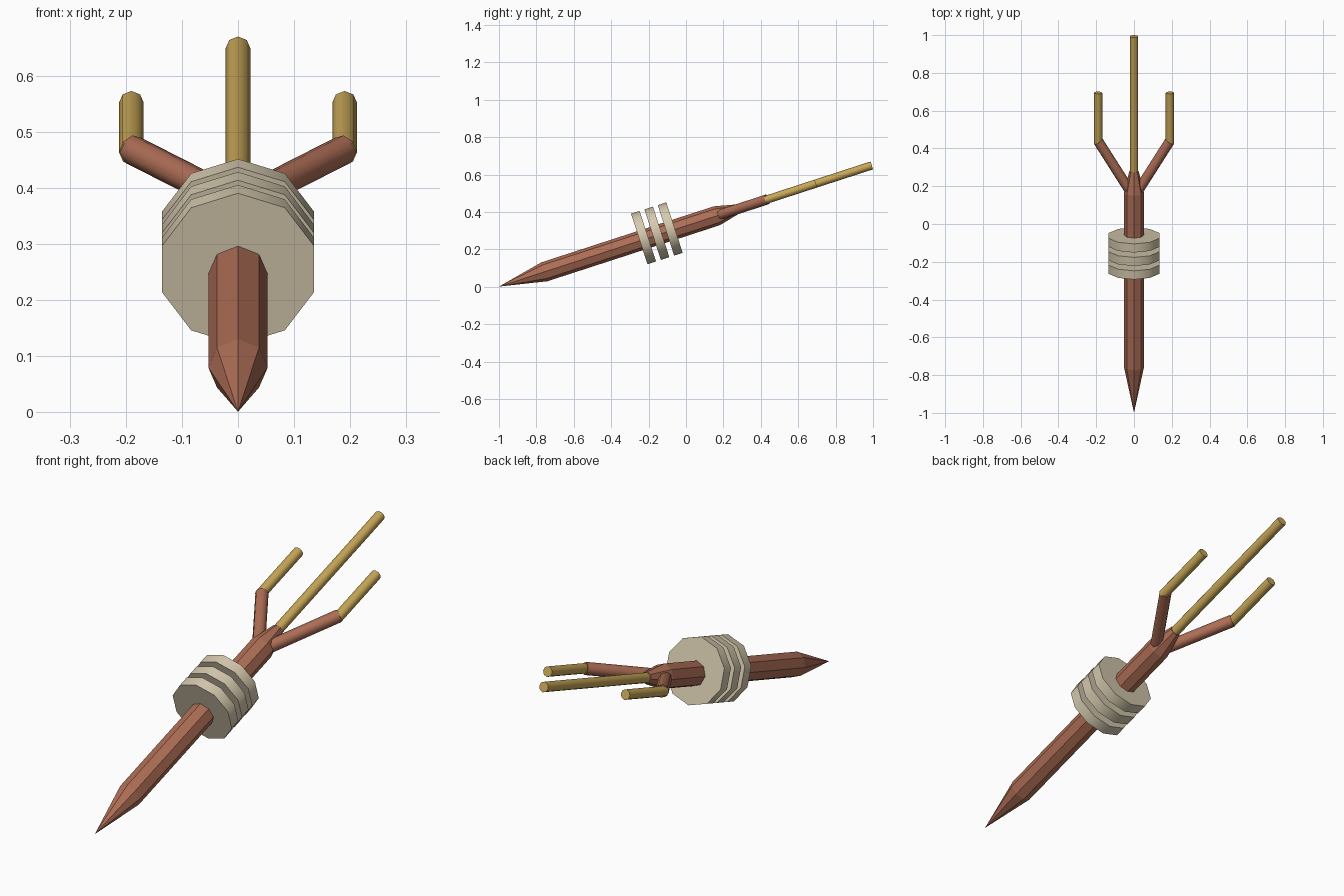
import bpy, bmesh, math
from mathutils import Vector

cube = bpy.data.objects.get("Cube")
if cube:
    bpy.data.objects.remove(cube, do_unlink=True)

TILT = math.radians(18)
AXIS = Vector((0, math.cos(TILT), math.sin(TILT)))
UP = Vector((0, -math.sin(TILT), math.cos(TILT)))
TIP = Vector((0, -1, 0.001))


def material(name, color):
    mat = bpy.data.materials.new(name)
    mat.use_nodes = True
    mat.diffuse_color = (*color, 1)
    mat.node_tree.nodes["Principled BSDF"].inputs["Base Color"].default_value = (*color, 1)
    return mat


WOOD = material("red_brown_wood", (0.42, 0.155, 0.092))
BRASS = material("brass", (0.57, 0.38, 0.095))
CORD = material("pale_binding", (0.66, 0.58, 0.42))


def place(t, x=0, lift=0):
    """Point at distance t along the tilted axis, moved sideways and up."""
    return TIP + AXIS * t + UP * lift + Vector((x, 0, 0))


def loft(name, sections, sides, mat, smooth):
    """Skin round cross-sections, given as (centre, radius), and cap the ends."""
    along = (sections[-1][0] - sections[0][0]).normalized()
    across = along.cross(UP).normalized()
    bm = bmesh.new()
    rings = []
    for centre, radius in sections:
        if radius == 0:
            rings.append([bm.verts.new(centre)] * sides)
            continue
        ring = []
        for i in range(sides):
            a = math.tau * i / sides
            ring.append(bm.verts.new(centre + radius * (UP * math.cos(a) + across * math.sin(a))))
        rings.append(ring)
    for low, high in zip(rings, rings[1:]):
        for i in range(sides):
            j = (i + 1) % sides
            bm.faces.new(dict.fromkeys((low[i], low[j], high[j], high[i])))
    for ring in (rings[0], rings[-1]):
        if len(set(ring)) > 2:
            bm.faces.new(ring)
    bmesh.ops.recalc_face_normals(bm, faces=bm.faces)
    mesh = bpy.data.meshes.new(name)
    bm.to_mesh(mesh)
    bm.free()
    mesh.materials.append(mat)
    obj = bpy.data.objects.new(name, mesh)
    bpy.context.collection.objects.link(obj)
    if smooth:
        bpy.ops.object.select_all(action="DESELECT")
        obj.select_set(True)
        bpy.context.view_layer.objects.active = obj
        bpy.ops.object.shade_smooth_by_angle(angle=math.radians(50))
    return obj


# Pointed octagonal shaft with a tapered neck
loft("shaft", [(place(0), 0), (place(0.255), 0.053),
               (place(1.225), 0.053), (place(1.345), 0.025)], 8, WOOD, False)

# Three binding discs around the shaft
for i, label in enumerate(("front", "middle", "rear")):
    t = 0.816 + 0.075 * i
    loft(label + "_binding", [(place(t - 0.024, lift=0.01), 0.142),
                              (place(t + 0.024, lift=0.01), 0.142)], 10, CORD, True)

# Long central prong
loft("centre_prong", [(place(1.3), 0.022), (place(2.096), 0.022)], 8, BRASS, True)

# Forked arms, each ending in a short prong
for label, side in (("left", 1), ("right", -1)):
    elbow = place(1.51, side * 0.188)
    loft(label + "_arm", [(place(1.2), 0.027), (elbow, 0.027)], 8, WOOD, True)
    loft(label + "_prong", [(place(1.495, side * 0.19), 0.022),
                            (place(1.782, side * 0.19), 0.022)], 8, BRASS, True)
